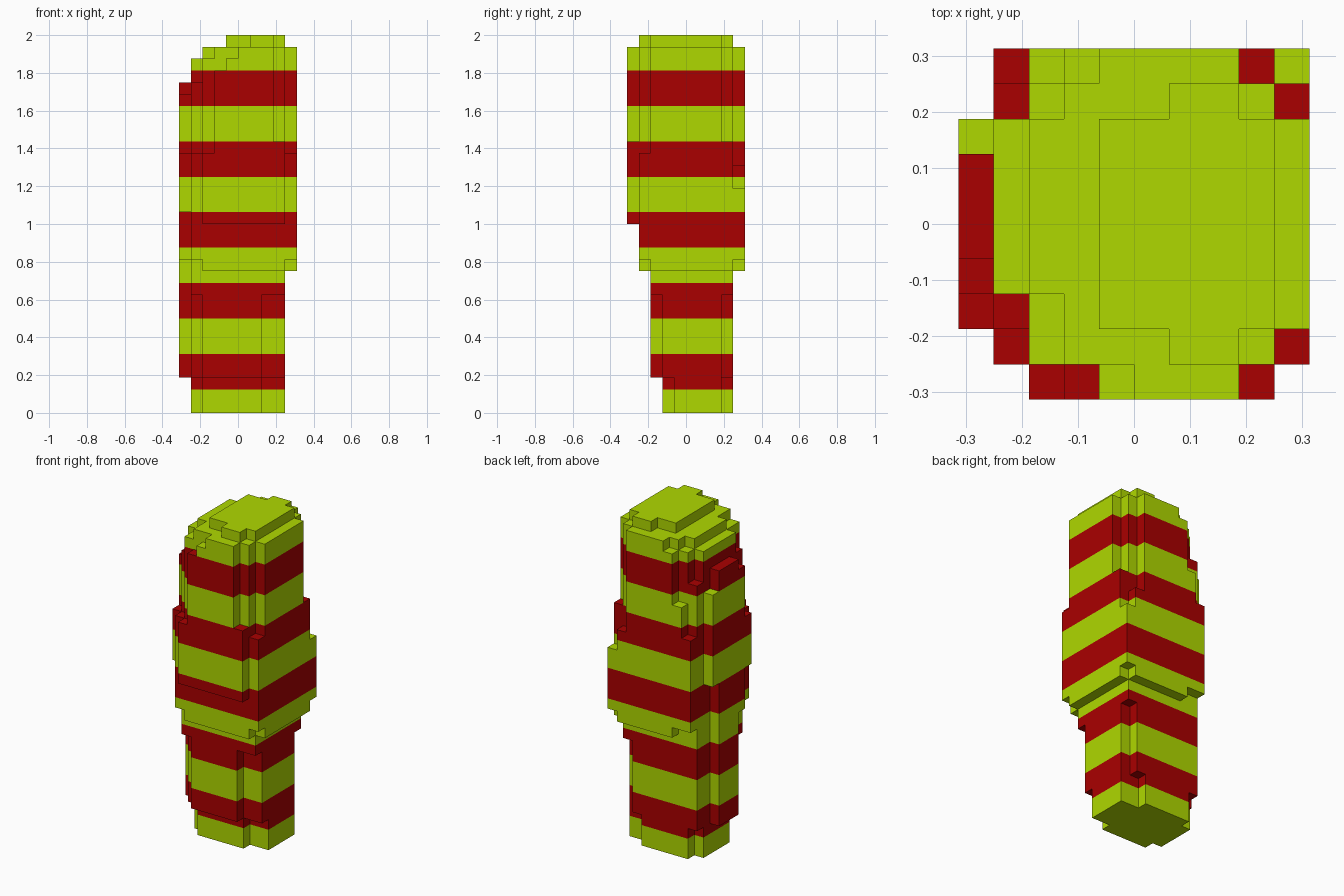
import bpy, bmesh, math
from mathutils import Vector

cube = bpy.data.objects.get("Cube")
if cube:
    bpy.data.objects.remove(cube, do_unlink=True)

U = 1 / 16          # edge of one block
HALF = 5 * U        # half of the ten-block footprint


def make_material(name, rgb):
    m = bpy.data.materials.new(name)
    m.use_nodes = True
    m.diffuse_color = (*rgb, 1)
    bsdf = next(n for n in m.node_tree.nodes if n.type == 'BSDF_PRINCIPLED')
    bsdf.inputs["Base Color"].default_value = (*rgb, 1)
    return m


lime = make_material("lime_green", (0.43, 0.69, 0.0))
red = make_material("dark_red", (0.40, 0.0, 0.0))

# Blocks as x0, x1, y0, y1, z0, z1 in grid units
lower = [
    (1, 9, 4, 8, 0, 12), (2, 7, 3, 9, 0, 12),      # foot
    (1, 9, 3, 8, 3, 12), (2, 7, 2, 9, 3, 12),      # shaft
    (1, 8, 8, 9, 3, 12), (1, 9, 2, 9, 10, 12),     # back strip and collar
]
core = [
    (3, 9, 1, 9, 12, 31), (2, 3, 1, 9, 12, 30), (2, 3, 3, 8, 12, 31),
    (1, 2, 3, 8, 12, 30), (1, 2, 2, 3, 12, 28), (1, 2, 8, 9, 12, 27),
    (1, 2, 1, 2, 13, 22),
]
# Side ridges: start and end along the side, then z0, z1
front_ridges = [(5, 8, 16, 31), (4, 5, 16, 30), (3, 4, 16, 29),
                (2, 3, 16, 22), (8, 9, 16, 23)]
back_ridges = [(4, 8, 12, 31), (3, 4, 12, 30), (2, 3, 13, 25),
               (1, 2, 13, 22), (8, 9, 12, 21)]
plus_x_ridges = [(2, 8, 12, 31), (8, 9, 12, 23), (1, 2, 13, 22), (9, 10, 13, 19)]
minus_x_ridges = [(4, 7, 3, 28), (3, 4, 13, 27), (2, 3, 17, 22), (7, 8, 17, 26)]
cap = [(4, 6, 2, 8, 31, 32), (6, 8, 1, 9, 31, 32), (8, 9, 2, 8, 31, 32)]

boxes = lower + core + cap
boxes += [(a, b, 0, 1, c, d) for a, b, c, d in front_ridges]
boxes += [(a, b, 9, 10, c, d) for a, b, c, d in back_ridges]
boxes += [(9, 10, a, b, c, d) for a, b, c, d in plus_x_ridges]
boxes += [(0, 1, a, b, c, d) for a, b, c, d in minus_x_ridges]

cells = {(i, j, k)
         for x0, x1, y0, y1, z0, z1 in boxes
         for i in range(x0, x1) for j in range(y0, y1) for k in range(z0, z1)}


def is_red(k):
    # bands three blocks tall, alternating, starting above the foot
    return k >= 2 and (k - 2) // 3 % 2 == 0


# Skin of the joined blocks, coloured by band
bm = bmesh.new()
corners = {}


def vert(p):
    key = tuple(round(c) for c in p)
    if key not in corners:
        corners[key] = bm.verts.new((key[0] * U - HALF, key[1] * U - HALF, key[2] * U))
    return corners[key]


for cell in sorted(cells):
    for axis in range(3):
        for sign in (-1, 1):
            step = Vector((0, 0, 0))
            step[axis] = sign
            if tuple(int(c + s) for c, s in zip(cell, step)) in cells:
                continue
            u = Vector((0, 0, 0))
            u[(axis + 1) % 3] = 0.5
            v = step.cross(u)
            mid = Vector(cell) + Vector((0.5, 0.5, 0.5)) + step * 0.5
            face = bm.faces.new([vert(mid + a * u + b * v)
                                 for a, b in ((-1, -1), (1, -1), (1, 1), (-1, 1))])
            face.material_index = int(is_red(cell[2]))

# Join flat neighbours of the same colour
bmesh.ops.dissolve_limit(bm, angle_limit=math.radians(1), verts=bm.verts[:],
                         edges=bm.edges[:], delimit={'MATERIAL'})

mesh = bpy.data.meshes.new("striped_body")
bm.to_mesh(mesh)
bm.free()
mesh.materials.append(lime)
mesh.materials.append(red)
body = bpy.data.objects.new("striped_body", mesh)
bpy.context.collection.objects.link(body)
